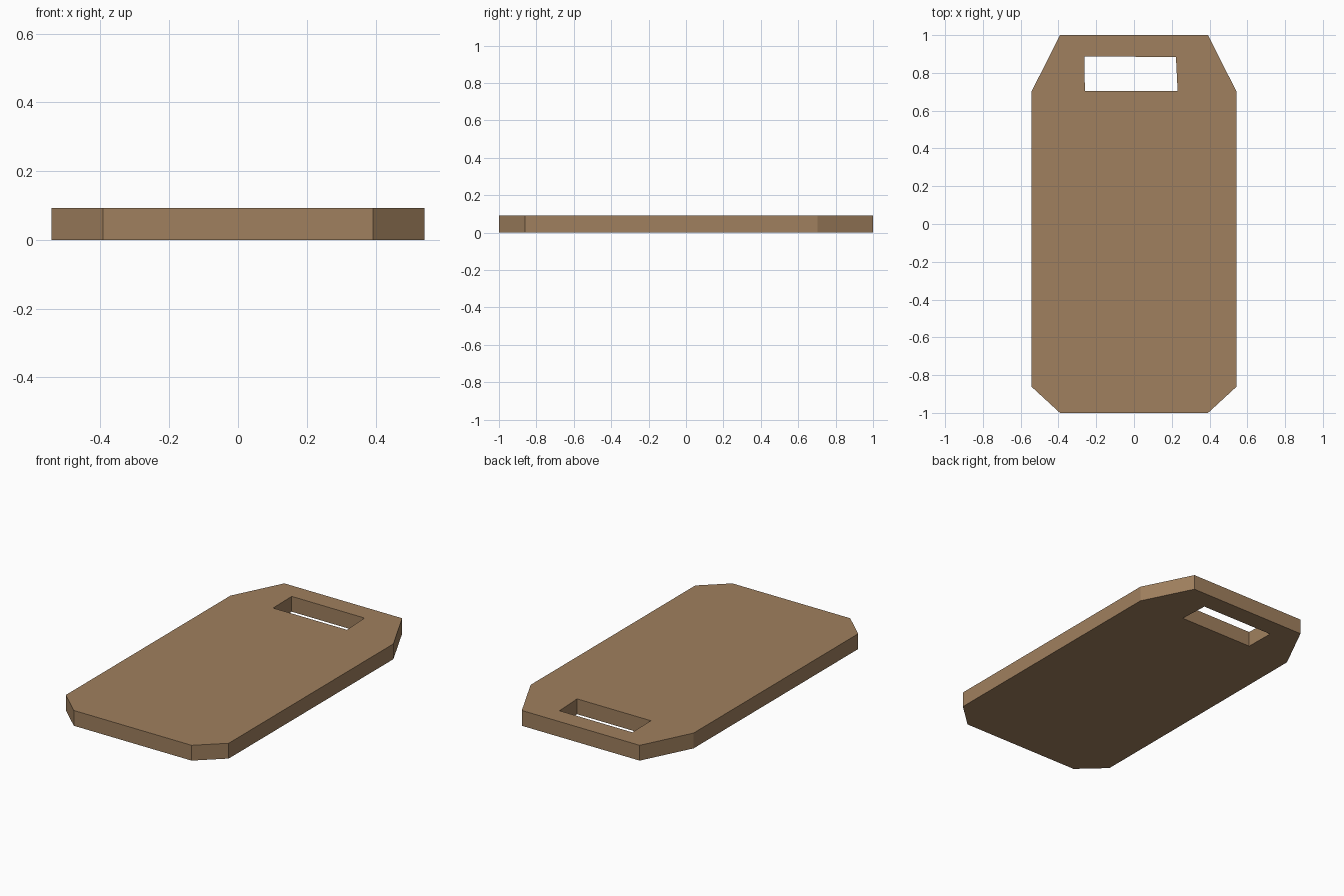
import bpy, bmesh

if "Cube" in bpy.data.objects:
    bpy.data.objects.remove(bpy.data.objects["Cube"])

THICK = 0.092

# Half outline of the board (mirrored in x) and the handle slot
half = [(0.392, -1.0), (0.542, -0.862), (0.542, 0.702), (0.392, 1.0)]
outline = half + [(-x, y) for x, y in reversed(half)]
slot = [(-0.26, 0.705), (0.231, 0.705), (0.222, 0.885), (-0.263, 0.886)]

bm = bmesh.new()


def add_loop(points):
    verts = [bm.verts.new((x, y, 0)) for x, y in points]
    return [bm.edges.new((verts[i - 1], verts[i])) for i in range(len(verts))]


# Flat board with a hole, then raised to its thickness
edges = add_loop(outline) + add_loop(slot)
bmesh.ops.triangle_fill(bm, edges=edges, use_beauty=True)
res = bmesh.ops.extrude_face_region(bm, geom=bm.faces[:], use_keep_orig=True)
top = [g for g in res["geom"] if isinstance(g, bmesh.types.BMVert)]
bmesh.ops.translate(bm, verts=top, vec=(0, 0, THICK))
bmesh.ops.recalc_face_normals(bm, faces=bm.faces[:])

mesh = bpy.data.meshes.new("cutting_board")
bm.to_mesh(mesh)
bm.free()

# Plain wood colour
wood = bpy.data.materials.new("wood_brown")
wood.diffuse_color = (0.35, 0.215, 0.112, 1)
wood.use_nodes = True
wood.node_tree.nodes["Principled BSDF"].inputs["Base Color"].default_value = wood.diffuse_color
mesh.materials.append(wood)

board = bpy.data.objects.new("cutting_board", mesh)
bpy.context.collection.objects.link(board)
